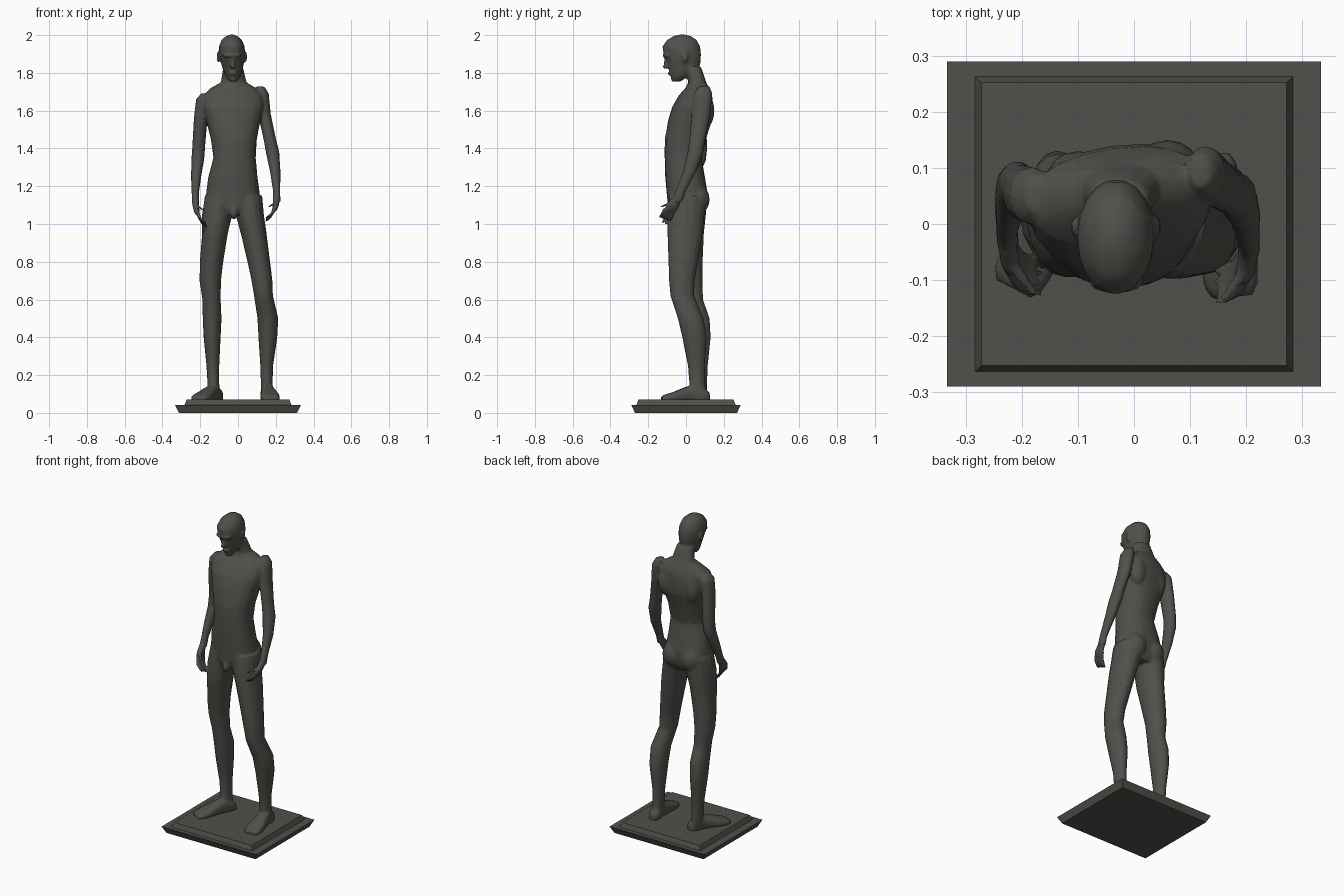
import bpy, bmesh, math
from mathutils import Vector, Matrix

bronze = bpy.data.materials.new("dark bronze")
bronze.diffuse_color = (0.08, 0.08, 0.07, 1)
X, Y, Z = Vector((1, 0, 0)), Vector((0, 1, 0)), Vector((0, 0, 1))


def loft(bm, sections, u=X, v=Y, n=16, p=2.0, start=0.0):
    """Closed tube through (x, y, z, half width, half depth, turn) sections."""
    rings = []
    for s in sections:
        turn = math.radians(s[5]) if len(s) > 5 else 0
        m = Matrix.Rotation(turn, 3, 'Z')
        ring = []
        for i in range(n):
            a = start + 2 * math.pi * i / n
            c, d = math.cos(a), math.sin(a)
            c = math.copysign(abs(c) ** (2 / p), c)
            d = math.copysign(abs(d) ** (2 / p), d)
            ring.append(bm.verts.new(Vector(s[:3]) + m @ (u * c * s[3] + v * d * s[4])))
        rings.append(ring)
    faces = [bm.faces.new(rings[0]), bm.faces.new(rings[-1])]
    for r, q in zip(rings, rings[1:]):
        for i in range(n):
            j = (i + 1) % n
            faces.append(bm.faces.new((r[i], r[j], q[j], q[i])))
    bmesh.ops.recalc_face_normals(bm, faces=faces)


def blob(bm, c, r):
    """Ellipsoid."""
    m = Matrix.Translation(c) @ Matrix.Diagonal((*r, 1))
    bmesh.ops.create_uvsphere(bm, u_segments=14, v_segments=10, radius=1, matrix=m)


def finish(bm, name):
    me = bpy.data.meshes.new(name)
    bm.to_mesh(me)
    bm.free()
    ob = bpy.data.objects.new(name, me)
    bpy.context.collection.objects.link(ob)
    me.materials.append(bronze)
    return ob


# plinth: two flared slabs
for name, secs in (("plinth_lower", ((0, .312, .27), (.042, .333, .29))),
                   ("plinth_upper", ((.042, .283, .263), (.07, .272, .252)))):
    bm = bmesh.new()
    k = math.sqrt(2)
    loft(bm, [(0, 0, z, a * k, b * k) for z, a, b in secs], n=4, start=math.pi / 4)
    finish(bm, name)

fig = bmesh.new()

# torso and neck
loft(fig, [(-.025, .005, 1.05, .10, .08), (-.028, .005, 1.09, .143, .10),
           (-.027, .005, 1.17, .141, .108), (-.027, -.005, 1.25, .13, .105),
           (-.018, -.015, 1.35, .112, .098), (-.022, -.003, 1.45, .122, .11, 4),
           (-.025, .022, 1.55, .145, .115, 8), (-.026, .035, 1.62, .163, .105, 8),
           (-.026, .05, 1.68, .16, .085, 8), (-.025, .06, 1.72, .12, .06, 8),
           (-.023, .06, 1.75, .068, .047), (-.026, .035, 1.83, .052, .045)], n=20, p=2.3)
# shoulder blades, buttocks, groin
for c, r in (((.06, .105, 1.6), (.055, .045, .09)), ((-.10, .085, 1.59), (.055, .045, .09)),
             ((-.085, .06, 1.13), (.07, .065, .08)), ((.04, .06, 1.13), (.07, .065, .08)),
             ((-.022, -.08, 1.06), (.022, .03, .035))):
    blob(fig, c, r)

# head
loft(fig, [(-.025, -.05, 1.755, .02, .022), (-.026, -.035, 1.78, .038, .045),
           (-.028, -.012, 1.82, .053, .08), (-.03, -.013, 1.86, .062, .092),
           (-.032, -.02, 1.90, .07, .10), (-.033, -.025, 1.94, .068, .101),
           (-.033, -.022, 1.975, .053, .078), (-.033, -.02, 1.995, .03, .045),
           (-.033, -.02, 2.003, .008, .012)], n=18)
# brow, nose, lips, chin, ears
for c, r in (((-.032, -.103, 1.892), (.05, .021, .013)), ((-.029, -.103, 1.855), (.010, .014, .035)),
             ((-.028, -.105, 1.833), (.015, .018, .012)), ((-.027, -.082, 1.797), (.022, .014, .012)),
             ((-.026, -.06, 1.767), (.022, .02, .014)),
             ((-.103, -.005, 1.885), (.01, .018, .03)), ((.038, -.005, 1.885), (.01, .018, .03))):
    blob(fig, c, r)

# straight leg, then relaxed leg
loft(fig, [(-.09, .01, 1.15, .085, .10), (-.11, .005, 1.05, .08, .10),
           (-.122, 0, .95, .068, .095), (-.14, .01, .8, .062, .078),
           (-.147, .02, .7, .057, .068), (-.14, .03, .6, .048, .06),
           (-.137, .055, .5, .05, .07), (-.137, .065, .4, .045, .066),
           (-.133, .07, .25, .034, .045), (-.13, .07, .15, .031, .042),
           (-.125, .065, .07, .035, .045)])
loft(fig, [(.05, .01, 1.15, .078, .10), (.062, 0, 1.05, .075, .098),
           (.083, -.005, .95, .068, .093), (.11, -.015, .8, .06, .078),
           (.127, -.022, .7, .055, .068), (.135, -.02, .62, .05, .063),
           (.158, .025, .5, .055, .068), (.158, .045, .4, .05, .065),
           (.152, .055, .25, .034, .045), (.152, .06, .15, .031, .042),
           (.158, .065, .07, .035, .045)])

# feet: wedge from heel to toes
for heel, toe in (((-.098, .11), (-.215, -.115)), ((.148, .125), (.176, -.13))):
    h, t = Vector((*heel, 0)), Vector((*toe, 0))
    side = (t - h).normalized().cross(Z)
    loft(fig, [(*(h.lerp(t, f).xy), .062 + ht / 2, w, ht / 2 + .004) for f, w, ht in
               ((0, .022, .04), (.08, .033, .06), (.3, .036, .085), (.5, .042, .07),
                (.75, .052, .045), (.92, .048, .032), (1, .036, .022))], u=side, v=Z, p=2.8)

# arms
loft(fig, [(-.172, .05, 1.692, .022, .03), (-.182, .05, 1.66, .04, .052),
           (-.198, .055, 1.56, .036, .05), (-.208, .07, 1.41, .034, .042),
           (-.213, .065, 1.34, .034, .042), (-.222, .03, 1.25, .027, .036),
           (-.226, -.01, 1.16, .019, .027), (-.225, -.03, 1.11, .02, .028)], n=12)
loft(fig, [(.118, .095, 1.728, .022, .03), (.127, .09, 1.69, .036, .05),
           (.14, .08, 1.58, .034, .05), (.168, .06, 1.45, .033, .042),
           (.183, .05, 1.38, .036, .042), (.197, .02, 1.28, .028, .036),
           (.205, -.03, 1.17, .019, .027), (.205, -.045, 1.12, .02, .028)], n=12)

# hands: palm, four curled fingers, thumb
for w, s, drop in ((Vector((-.225, -.035, 1.12)), 1, 1.0), (Vector((.203, -.05, 1.13)), -1, .85)):
    def at(x, y, z, r, q):
        return (w.x + s * x, w.y + y, w.z + z * drop, r, q)
    loft(fig, [at(0, .005, .01, .017, .025), at(.002, -.018, -.03, .017, .036),
               at(.01, -.033, -.07, .013, .036)], n=12)
    for i in range(4):
        y = -.058 + .018 * i
        loft(fig, [at(.01, y, -.055, .011, .011), at(.02, y - .015, -.085, .010, .010),
                   at(.042, y - .026, -.105 - .006 * i, .009, .009),
                   at(.058, y - .032, -.115 - .008 * i, .006, .006)], n=8)
    loft(fig, [at(.005, -.03, -.02, .012, .014), at(.025, -.06, -.035, .010, .012),
               at(.045, -.085, -.05, .008, .009)], n=8)

figure = finish(fig, "standing_figure")

# fuse the parts into one skin, then reduce to a coarse sculpted mesh
rm = figure.modifiers.new("fuse", 'REMESH')
rm.mode = 'VOXEL'
rm.voxel_size = 0.005
sm = figure.modifiers.new("soften", 'SMOOTH')
sm.factor, sm.iterations = 0.5, 4
dc = figure.modifiers.new("coarsen", 'DECIMATE')
dc.ratio = 0.05
bpy.ops.object.select_all(action='DESELECT')
figure.select_set(True)
bpy.context.view_layer.objects.active = figure
for m in list(figure.modifiers):
    bpy.ops.object.modifier_apply(modifier=m.name)
figure.data.materials.clear()
figure.data.materials.append(bronze)
bpy.ops.object.shade_smooth_by_angle(angle=math.radians(40))
